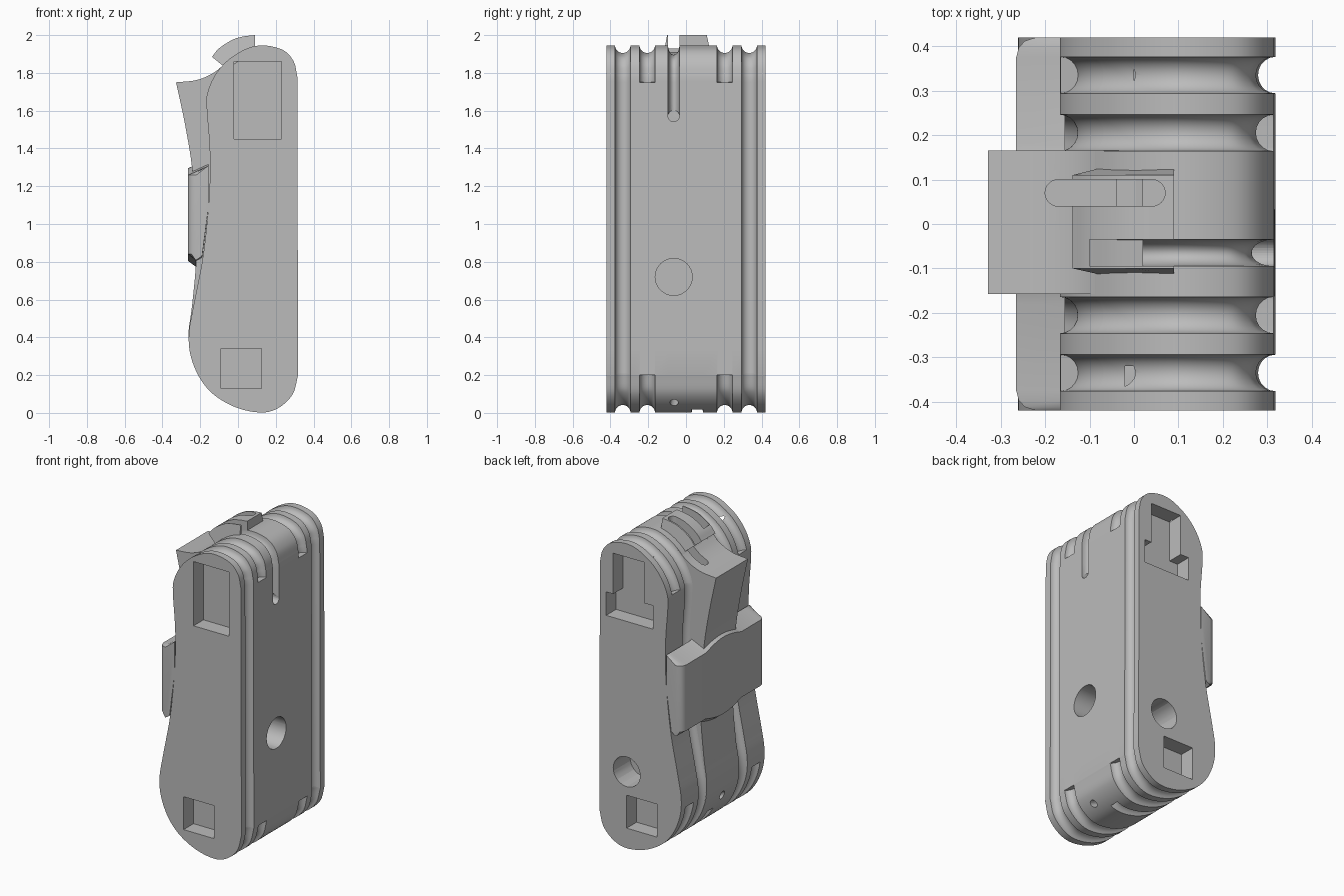
import bpy, bmesh, math
from mathutils import Vector

if "Cube" in bpy.data.objects:
    bpy.data.objects.remove(bpy.data.objects["Cube"])

grey = bpy.data.materials.new("plain grey")
grey.diffuse_color = (0.5, 0.5, 0.5, 1)
grey.use_nodes = True
grey.node_tree.nodes["Principled BSDF"].inputs["Base Color"].default_value = grey.diffuse_color


def make(name, bm, smooth=True):
    bmesh.ops.recalc_face_normals(bm, faces=bm.faces)
    me = bpy.data.meshes.new(name)
    bm.to_mesh(me)
    bm.free()
    ob = bpy.data.objects.new(name, me)
    bpy.context.collection.objects.link(ob)
    me.materials.append(grey)
    if smooth:
        shade(ob)
    return ob


def shade(ob):
    bpy.ops.object.select_all(action='DESELECT')
    ob.select_set(True)
    bpy.context.view_layer.objects.active = ob
    bpy.ops.object.shade_smooth_by_angle(angle=math.radians(32))


def loft(name, rings, smooth=True):
    """Skin equal-length rings of 3D points and cap both ends."""
    bm = bmesh.new()
    vs = [[bm.verts.new(p) for p in r] for r in rings]
    n = len(vs[0])
    for a, b in zip(vs, vs[1:]):
        for i in range(n):
            bm.faces.new((a[i], a[(i + 1) % n], b[(i + 1) % n], b[i]))
    bm.faces.new(vs[0])
    bm.faces.new(vs[-1])
    return make(name, bm, smooth)


def slab(name, pts, y0, y1, smooth=True):
    return loft(name, [[(x, y, z) for x, z in pts] for y in (y0, y1)], smooth)


def box(name, x0, x1, y0, y1, z0, z1):
    return slab(name, [(x0, z0), (x1, z0), (x1, z1), (x0, z1)], y0, y1, False)


def rod(name, a, b, r):
    a, b = Vector(a), Vector(b)
    q = (b - a).to_track_quat('Z', 'Y')
    ring = [q @ Vector((r * math.cos(t), r * math.sin(t), 0))
            for t in (math.tau * i / 32 for i in range(32))]
    return loft(name, [[p + e for p in ring] for e in (a, b)], False)


def cut(ob, cutters):
    for c in cutters:
        c.hide_render = True
        c.hide_set(True)
        m = ob.modifiers.new("cut", 'BOOLEAN')
        m.operation, m.solver, m.object = 'DIFFERENCE', 'EXACT', c
        bpy.context.view_layer.objects.active = ob
        bpy.ops.object.modifier_apply(modifier=m.name)
    shade(ob)


def spline(pts, steps=6):
    p = [Vector(q) for q in pts]
    p = [p[0] * 2 - p[1]] + p + [p[-1] * 2 - p[-2]]
    out = []
    for a, b, c, d in zip(p, p[1:], p[2:], p[3:]):
        for k in range(steps):
            t = k / steps
            out.append(0.5 * (2 * b + (c - a) * t + (2 * a - 5 * b + 4 * c - d) * t * t
                              + (3 * b - a - 3 * c + d) * t ** 3))
    return out + [p[-2]]


# Body side outline: over the top, down the waist, round the belly
outline = spline([(.314, 1.78), (.295, 1.86), (.24, 1.92), (.14, 1.945), (.05, 1.93),
                  (-.05, 1.87), (-.12, 1.79), (-.16, 1.70), (-.166, 1.62), (-.15, 1.4),
                  (-.15, 1.2), (-.165, 1.0), (-.19, .8), (-.235, .57), (-.26, .42),
                  (-.25, .3), (-.2, .18), (-.12, .09), (0, .025), (.13, .002),
                  (.22, .03), (.29, .1), (.318, .2)])
a, b = outline[-1], outline[0]
outline += [a.lerp(b, i / 12) for i in range(1, 12)]

# Grooves: centre y, half width, depth, and where on the outline they run
outer = lambda p: not (p.x < 0 and .35 < p.y < 1.68)
inner = lambda p: not (p.x > .2 and .2 < p.y < 1.75)
top_slot = lambda p: p.x > -.1 and p.y > 1.57
low_slot = lambda p: p.x < .2 and p.y < .2
grooves = [(-.335, .041, .04, outer), (.335, .041, .04, outer),
           (-.205, .041, .04, inner), (.205, .041, .04, inner),
           (-.065, .03, .05, top_slot), (.06, .03, .04, low_slot)]

# Double the outline points where a groove ends, for crisp ends
for rule in (outer, inner, top_slot, low_slot):
    new = []
    for i, p in enumerate(outline):
        q = outline[(i + 1) % len(outline)]
        new.append(p)
        if rule(p) != rule(q):
            lo, hi = 0.0, 1.0
            for _ in range(14):
                mid = (lo + hi) / 2
                if rule(p.lerp(q, mid)) == rule(p):
                    lo = mid
                else:
                    hi = mid
            new += [p.lerp(q, max(lo - .004, .001)), p.lerp(q, min(hi + .004, .999))]
    outline = new

n = len(outline)
normals = []
for i in range(n):
    t = outline[(i + 1) % n] - outline[i - 1]
    normals.append(Vector((-t.y, t.x)).normalized())   # points inward

# Grooved body
rows = [(-.42, 0, None)]
for c, w, d, rule in sorted(grooves, key=lambda g: g[0]):
    for k in range(11):
        s = -math.cos(math.pi * k / 10)
        rows.append((c + w * s, d * math.sqrt(max(0, 1 - s * s)), rule))
rows.append((.42, 0, None))
rings = []
for y, d, rule in rows:
    ring = []
    for p, nrm in zip(outline, normals):
        q = p + nrm * d if rule and rule(p) else p
        ring.append((q.x, y, q.y))
    rings.append(ring)
body = loft("grooved_body", rings)

# Slot through the catch on top
slot_cut = [box("slot_cutter_deep", -.17, -.04, .04, .1, 1.68, 2.1),
            rod("slot_cutter_end", (-.17, .07, 1.68), (-.17, .07, 2.1), .03)]
slot_shallow = [box("slot_cutter_shallow", -.05, .04, .04, .1, 1.9, 2.1),
                rod("slot_cutter_tip", (.04, .07, 1.9), (.04, .07, 2.1), .03)]
wire_hole = rod("wire_hole_cutter", (.33, -.07, .02), (-.35, -.01, .32), .022)

# Pockets and holes in the body
cut(body, [box("front_upper_pocket_cutter", -.02, .23, -.5, -.32, 1.45, 1.86),
           box("front_lower_pocket_cutter", -.09, .125, -.5, -.32, .13, .34),
           box("back_upper_pocket_cutter", 0, .22, .32, .5, 1.55, 1.86),
           box("back_wide_pocket_cutter", -.06, .27, .32, .5, 1.45, 1.6),
           box("back_lower_pocket_cutter", -.09, .125, .32, .5, .13, .34),
           rod("back_hole_cutter", (.125, .25, .49), (.125, .5, .49), .095),
           rod("side_hole_cutter", (.08, -.065, .72), (.4, -.065, .72), .098),
           rod("slot_end_cutter", (.265, -.065, 1.572), (.4, -.065, 1.572), .03),
           wire_hole] + slot_cut + slot_shallow)

# Central lever strip
edge = spline([(-.328, 1.75), (-.285, 1.55), (-.25, 1.35), (-.235, 1.2), (-.222, 1.0),
               (-.222, .8), (-.243, .57), (-.262, .42), (-.25, .3)])
crest = spline([(.02, 1.91), (-.05, 1.865), (-.13, 1.8), (-.22, 1.762), (-.328, 1.75)])
lever = slab("lever_strip", edge + [Vector((-.1, .35)), Vector((-.1, 1.6))] + crest[:-1],
             -.157, .165)
cut(lever, slot_cut + [wire_hole])

# Curved catch on top, tapered at its sides
arc = spline([(-.138, 1.885), (-.10, 1.93), (-.03, 1.975), (.03, 1.993), (.09, 2.0)])
base = [(.09, 1.92), (-.07, 1.83)]
ends = []
for wide, narrow in ((-.115, -.1), (.127, .11)):
    ends.append([(p.x, narrow, p.y) for p in arc] + [(x, wide, z) for x, z in base])
catch = loft("top_catch", ends)
cut(catch, slot_cut + slot_shallow
    + [box("catch_gap_cutter", -.1, .2, -.095, -.035, 1.7, 2.1)])

# Wide clip across the waist, bulging over the lever
shape = [(-.265, .84), (-.265, 1.26), (-.155, 1.31), (-.155, 1.1), (-.19, .83), (-.225, .81)]
rings = []
for y in [-.42, -.412, -.397, -.375] + [i * .03 - .18 for i in range(13)] + [.375, .397, .412, .42]:
    e = max(0, abs(y) - .375) / .045
    face = -.265 + .045 * (1 - math.sqrt(max(0, 1 - e * e)))
    bump = .035 * math.cos(y / .18 * math.pi / 2) if abs(y) < .18 else 0
    rings.append([(max(x, face), y, z + (bump if z > 1.2 else -bump if z < .9 else 0))
                  for x, z in shape])
loft("waist_clip", rings)
